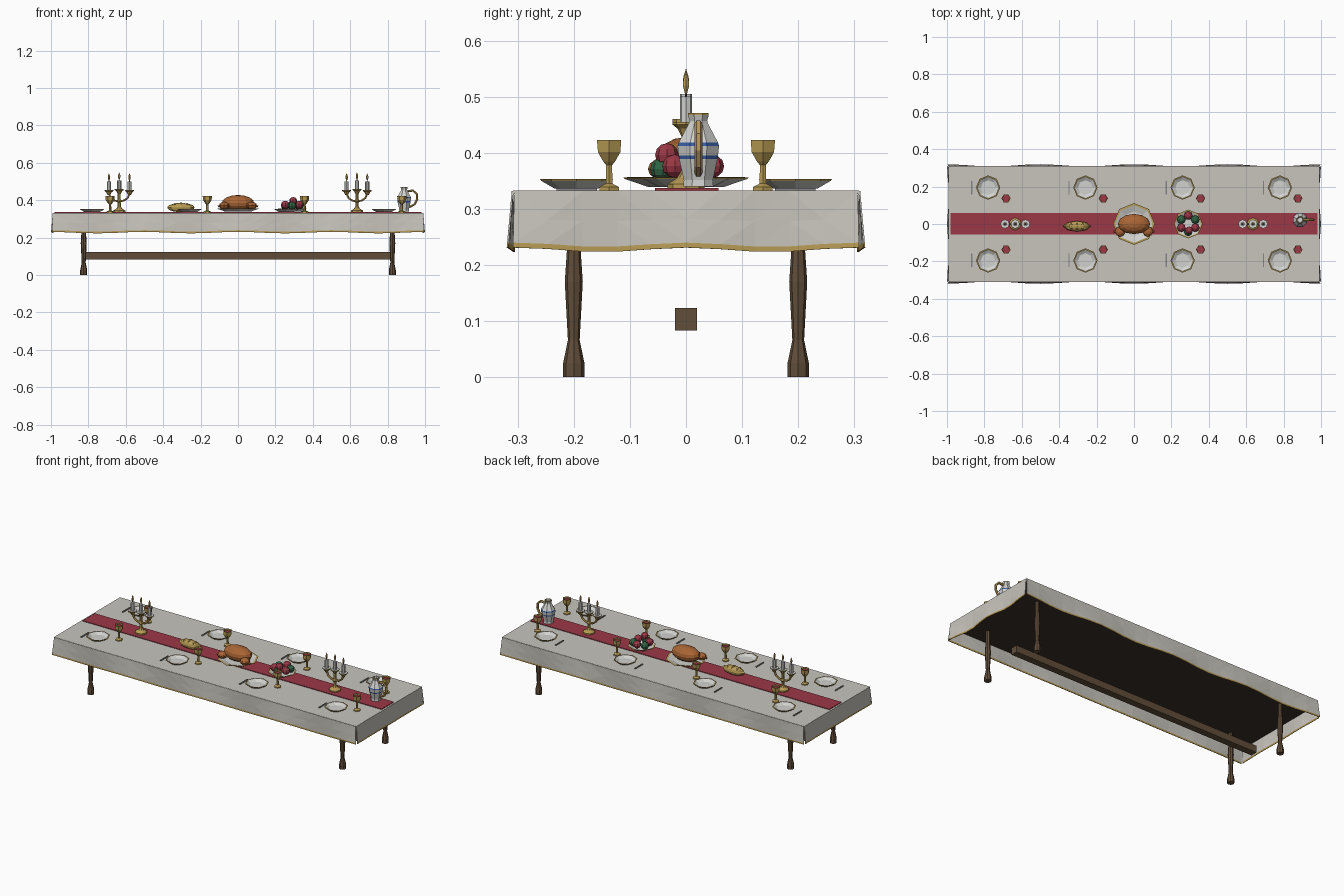
import bpy, bmesh, math
from mathutils import Vector

if "Cube" in bpy.data.objects:
    bpy.data.objects.remove(bpy.data.objects["Cube"])

TOP = 0.333      # tablecloth height
RUN = 0.337      # runner height


def mat(name, r, g, b):
    m = bpy.data.materials.new(name)
    m.diffuse_color = (r, g, b, 1)
    m.use_nodes = True
    m.node_tree.nodes["Principled BSDF"].inputs["Base Color"].default_value = m.diffuse_color
    return m


CLOTH = mat("linen", 0.58, 0.56, 0.51)
RED = mat("deep_red", 0.33, 0.04, 0.062)
GOLD = mat("gold", 0.48, 0.33, 0.09)
WOOD = mat("wood", 0.12, 0.075, 0.042)
DARK = mat("dark_wood", 0.045, 0.028, 0.02)
ROAST = mat("roast_brown", 0.40, 0.13, 0.035)
BLUE = mat("blue", 0.04, 0.11, 0.38)
GREEN = mat("green", 0.03, 0.13, 0.06)
CHINA = mat("porcelain", 0.64, 0.64, 0.62)
STEEL = mat("steel", 0.24, 0.24, 0.25)


def finish(name, bm, mats):
    bmesh.ops.recalc_face_normals(bm, faces=bm.faces)
    me = bpy.data.meshes.new(name)
    bm.to_mesh(me)
    bm.free()
    for m in mats:
        me.materials.append(m)
    ob = bpy.data.objects.new(name, me)
    bpy.context.collection.objects.link(ob)
    return ob


def box(name, x, y, z, m):
    """Box from (min, max) pairs."""
    bm = bmesh.new()
    bmesh.ops.create_cube(bm, size=1)
    for v in bm.verts:
        v.co = [(a[0] + a[1]) / 2 + c * (a[1] - a[0]) for a, c in zip((x, y, z), v.co)]
    return finish(name, bm, [m])


def lathe(name, profile, sides, loc, mats, bands=None, turn=0):
    """Spin (radius, height) points round z; bands gives a material index per segment."""
    bm = bmesh.new()
    rings = []
    for r, z in profile:
        angles = [turn + math.tau * i / sides for i in range(sides)]
        rings.append([bm.verts.new((loc[0] + r * math.cos(a), loc[1] + r * math.sin(a), loc[2] + z))
                      for a in angles])
    for k in range(len(rings) - 1):
        for i in range(sides):
            j = (i + 1) % sides
            f = bm.faces.new((rings[k][i], rings[k][j], rings[k + 1][j], rings[k + 1][i]))
            f.material_index = bands[k] if bands else 0
    bm.faces.new(rings[0][::-1])
    bm.faces.new(rings[-1]).material_index = bands[-1] if bands else 0
    return finish(name, bm, mats)


def ball(name, loc, size, m, u=8, v=6):
    bm = bmesh.new()
    bmesh.ops.create_uvsphere(bm, u_segments=u, v_segments=v, radius=1)
    for p in bm.verts:
        p.co = [c + s * q for c, s, q in zip(loc, size, p.co)]
    return finish(name, bm, [m])


def tube(name, pts, r, m):
    """Six-sided tube along a path lying in an xz plane."""
    bm = bmesh.new()
    pts = [Vector(p) for p in pts]
    rings = []
    for i, p in enumerate(pts):
        d = (pts[min(i + 1, len(pts) - 1)] - pts[max(i - 1, 0)]).normalized()
        side = Vector((0, 1, 0))
        up = d.cross(side)
        rings.append([bm.verts.new(p + r * (side * math.cos(a) + up * math.sin(a)))
                      for a in [math.tau * k / 6 for k in range(6)]])
    for a, b in zip(rings, rings[1:]):
        for k in range(6):
            bm.faces.new((a[k], a[(k + 1) % 6], b[(k + 1) % 6], b[k]))
    bm.faces.new(rings[0])
    bm.faces.new(rings[-1])
    return finish(name, bm, [m])


# Table frame
box("table_board", (-0.975, 0.975), (-0.295, 0.295), (0.297, 0.325), DARK)
box("stretcher", (-0.815, 0.815), (-0.02, 0.02), (0.083, 0.123), WOOD)
for sx in (-1, 1):
    for sy in (-1, 1):
        lathe("leg", [(0.019, 0), (0.019, 0.025), (0.0105, 0.066), (0.016, 0.17), (0.012, 0.23), (0.012, 0.3)],
              8, (sx * 0.825, sy * 0.2, 0), [WOOD])

# Tablecloth: flat top and four wavy skirts with a gold hem
box("cloth_top", (-0.99, 0.99), (-0.308, 0.308), (0.325, TOP), CLOTH)


def skirt(name, half, dist, segs, period, along_x, sign):
    bm = bmesh.new()
    rows = []
    for t, z in ((0, TOP - 0.001), (0.5, 0.28), (0.92, 0.236), (1, 0.227)):
        row = []
        for i in range(segs + 1):
            u = -half + 2 * half * i / segs
            wave = math.cos(math.tau * u / period)
            out = dist + t * (0.003 + 0.006 * wave)
            zz = z + t * 0.004 * wave
            s = u * (1 + 0.008 * t)
            row.append(bm.verts.new((s, sign * out, zz) if along_x else (sign * out, s, zz)))
        rows.append(row)
    for k in range(3):
        for i in range(segs):
            f = bm.faces.new((rows[k][i], rows[k][i + 1], rows[k + 1][i + 1], rows[k + 1][i]))
            f.material_index = 1 if k == 2 else 0
    bmesh.ops.triangulate(bm, faces=bm.faces)
    ob = finish(name, bm, [CLOTH, GOLD])
    mod = ob.modifiers.new("thickness", 'SOLIDIFY')
    mod.thickness = 0.003
    mod.offset = 0


for s in (-1, 1):
    skirt("long_skirt", 0.988, 0.309, 24, 0.5, True, s)
    skirt("end_skirt", 0.306, 0.989, 10, 0.3, False, s)
box("runner", (-0.98, 0.98), (-0.055, 0.058), (TOP - 0.002, RUN), RED)


# Dishes
def plate(name, x, y, z, r):
    lathe(name, [(r * 0.6, 0), (r * 0.97, 0.014), (r, 0.017), (r * 0.9, 0.0175), (r * 0.6, 0.006)],
          8, (x, y, z), [CHINA, GOLD], [0, 1, 1, 0, 0])


# Four place settings on each long side
for x in (-0.78, -0.26, 0.26, 0.78):
    for s in (-1, 1):
        y = s * 0.195
        plate("plate", x, y, TOP + 0.003, 0.065)
        box("knife", (x - 0.091, x - 0.084), (y - 0.036, y + 0.036), (TOP, TOP + 0.005), STEEL)
        lathe("goblet", [(0.02, 0), (0.02, 0.006), (0.007, 0.012), (0.006, 0.045), (0.012, 0.051),
                         (0.023, 0.068), (0.025, 0.09), (0.022, 0.09), (0.021, 0.082)],
              6, (x + 0.096, s * 0.137, TOP), [GOLD, RED], [0] * 8 + [1])

# Roast bird on the main platter
plate("platter", 0, 0, RUN + 0.002, 0.112)
ball("roast_body", (0, 0, 0.385), (0.087, 0.054, 0.043), ROAST, 12, 8)
for s in (-1, 1):
    ball("drumstick", (s * 0.074, -0.04, 0.371), (0.028, 0.028, 0.02), ROAST)
    tube("drumstick_bone", [(s * 0.085, -0.04, 0.371), (s * 0.108, -0.04, 0.367)], 0.006, ROAST)

# Pointed loaf with scored crust
loaf = ball("loaf", (-0.305, -0.012, 0.361), (0.074, 0.028, 0.025), GOLD, 8, 6)
for k in (-1, 0, 1):
    ball("loaf_score", (-0.305 + k * 0.032, -0.012, 0.38 - abs(k) * 0.004), (0.009, 0.02, 0.009), GOLD, 6, 4)

# Fruit dish
plate("fruit_dish", 0.29, 0, RUN + 0.002, 0.077)
for i in range(6):
    a = math.radians(30 + 60 * i)
    ball("fruit", (0.29 + 0.043 * math.cos(a), 0.002 + 0.043 * math.sin(a), 0.371 + 0.005 * (i % 2)),
         (0.023, 0.023, 0.021), RED if i % 2 else GREEN)
ball("top_fruit", (0.295, -0.034, 0.396), (0.021, 0.021, 0.021), RED)

# Candelabra with three candles
for cx in (-0.635, 0.636):
    lathe("candelabrum_stem", [(0.033, 0), (0.033, 0.007), (0.016, 0.018), (0.009, 0.03), (0.008, 0.05),
                               (0.015, 0.058), (0.008, 0.068), (0.008, 0.105)], 8, (cx, 0, RUN), [GOLD])
    for k in (-1, 0, 1):
        x, z = cx + k * 0.055, 0.44 - abs(k) * 0.005
        if k:
            tube("candle_arm", [(cx, 0, 0.395), (cx + k * 0.025, 0, 0.398), (cx + k * 0.045, 0, 0.412),
                                (x, 0, z)], 0.006, GOLD)
        lathe("candle_cup", [(0.008, -0.006), (0.015, 0.008), (0.024, 0.015), (0.024, 0.02)],
              8, (x, 0, z), [GOLD, CHINA], [0, 0, 0, 1])
        lathe("candle", [(0.011, 0.018), (0.011, 0.065)], 8, (x, 0, z), [CHINA])
        lathe("wick", [(0.002, 0.064), (0.002, 0.075)], 4, (x, 0, z), [DARK])
        lathe("flame", [(0.002, 0.07), (0.0065, 0.084), (0.0055, 0.095), (0.0005, 0.109)],
              6, (x, 0, z), [GOLD])

# Banded jug with a gold handle
jx, jy = 0.888, 0.022
lathe("jug", [(0.029, 0.003), (0.028, 0.014), (0.037, 0.052), (0.038, 0.058), (0.04, 0.075), (0.038, 0.081),
              (0.018, 0.116), (0.017, 0.12), (0.02, 0.13), (0.02, 0.134), (0.016, 0.134), (0.014, 0.12)],
      8, (jx, jy, RUN), [CHINA, BLUE, GOLD], [0, 0, 1, 0, 1, 0, 0, 0, 2, 2, 0, 0], math.pi / 8)
tube("jug_handle", [(jx + 0.018, jy, 0.448), (jx + 0.048, jy, 0.452), (jx + 0.068, jy, 0.432),
                    (jx + 0.07, jy, 0.405), (jx + 0.056, jy, 0.378), (jx + 0.026, jy, 0.363)], 0.007, GOLD)
